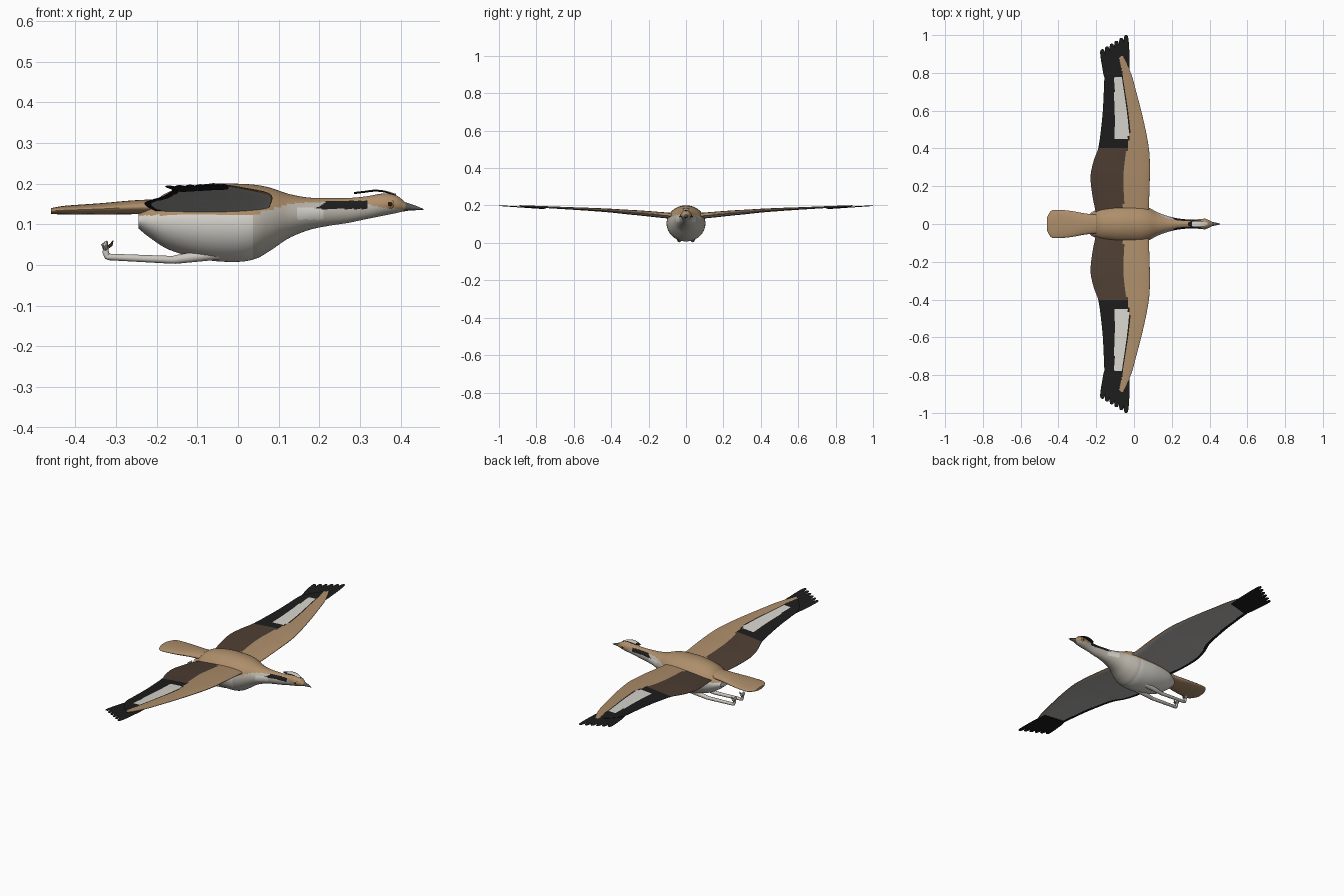
import bpy, bmesh, math
from mathutils import Vector

if "Cube" in bpy.data.objects:
    bpy.data.objects.remove(bpy.data.objects["Cube"])

# ---------- colours ----------
PALETTE = [("sandy_tan", (.42, .27, .145)), ("belly_white", (.68, .66, .61)),
           ("neck_grey", (.50, .47, .41)), ("feather_black", (.012, .012, .012)),
           ("dark_brown", (.075, .048, .033)), ("underwing_grey", (.46, .45, .44)),
           ("leg_cream", (.60, .57, .52)), ("bill_grey", (.10, .10, .10)),
           ("eye_orange", (.55, .25, .08))]
MATS = []
for n, c in PALETTE:
    m = bpy.data.materials.new(n)
    m.diffuse_color = (*c, 1)
    m.use_nodes = True
    m.node_tree.nodes["Principled BSDF"].inputs["Base Color"].default_value = m.diffuse_color
    MATS.append(m)
TAN, WHITE, NECK, BLACK, BROWN, UNDER, LEG, BILL, EYE = range(9)


# ---------- helpers ----------
def curve(table, x):
    """Smooth interpolation of rows (x, a, b, ...) sorted by x."""
    x = min(max(x, table[0][0]), table[-1][0])
    i = 0
    while i < len(table) - 2 and x > table[i + 1][0]:
        i += 1
    p, q = table[i], table[i + 1]
    o, r = table[max(i - 1, 0)], table[min(i + 2, len(table) - 1)]
    h = q[0] - p[0]
    t = (x - p[0]) / h
    out = []
    for k in range(1, len(p)):
        m0 = (q[k] - o[k]) / (q[0] - o[0]) * h
        m1 = (r[k] - p[k]) / (r[0] - p[0]) * h
        out.append((2*t**3 - 3*t*t + 1) * p[k] + (t**3 - 2*t*t + t) * m0
                   + (3*t*t - 2*t**3) * q[k] + (t**3 - t*t) * m1)
    return out


def finish(name, bm, rule, angle=40):
    bmesh.ops.recalc_face_normals(bm, faces=bm.faces)
    bm.normal_update()
    used = []
    for f in bm.faces:
        i = rule(f.calc_center_median(), f.normal) if callable(rule) else rule
        if i not in used:
            used.append(i)
        f.material_index = used.index(i)
    me = bpy.data.meshes.new(name)
    bm.to_mesh(me)
    bm.free()
    for i in used:
        me.materials.append(MATS[i])
    ob = bpy.data.objects.new(name, me)
    bpy.context.collection.objects.link(ob)
    bpy.ops.object.select_all(action='DESELECT')
    ob.select_set(True)
    bpy.context.view_layer.objects.active = ob
    bpy.ops.object.shade_smooth_by_angle(angle=math.radians(angle))
    return ob


def loft(name, rings, rule, angle=40):
    bm = bmesh.new()
    vs = [[bm.verts.new(p) for p in r] for r in rings]
    n = len(vs[0])
    for a, b in zip(vs, vs[1:]):
        for i in range(n):
            bm.faces.new((a[i], a[(i + 1) % n], b[(i + 1) % n], b[i]))
    bm.faces.new(vs[0])
    bm.faces.new(vs[-1])
    return finish(name, bm, rule, angle)


def oval(center, u, v, n=16):
    c, u, v = Vector(center), Vector(u), Vector(v)
    return [c + u * math.cos(2*math.pi*i/n) + v * math.sin(2*math.pi*i/n) for i in range(n)]


def rod(name, points, mat, n=12):
    """Tapered limb through points (x, y, z, radius), running mostly in the xz plane."""
    rings = []
    for i, p in enumerate(points):
        a, b = points[max(i - 1, 0)], points[min(i + 1, len(points) - 1)]
        d = (Vector(b[:3]) - Vector(a[:3])).normalized()
        u = d.cross(Vector((0, 1, 0))).normalized()
        rings.append(oval(p[:3], u * p[3], d.cross(u) * p[3], n))
    return loft(name, rings, mat)


def ball(name, loc, scale, mat):
    bm = bmesh.new()
    bmesh.ops.create_uvsphere(bm, u_segments=16, v_segments=10, radius=1)
    for v in bm.verts:
        v.co = Vector(loc) + Vector([a * b for a, b in zip(v.co, scale)])
    return finish(name, bm, mat)


# ---------- body, neck and head: x, bottom, top, half width ----------
BODY = [(-.245, .09, .127, .045), (-.218, .068, .148, .066), (-.17, .038, .18, .085),
        (-.08, .013, .199, .101), (0, .008, .2, .104), (.045, .016, .197, .1),
        (.08, .036, .19, .086), (.125, .066, .175, .062), (.174, .086, .166, .044),
        (.22, .096, .165, .032), (.272, .104, .165, .025), (.315, .113, .169, .023),
        (.36, .122, .176, .027), (.39, .128, .171, .023), (.412, .134, .154, .012)]
TOPLINE = [(-.25, .122), (.03, .125), (.09, .14), (.14, .152), (.3, .155), (.35, .142), (.42, .136)]


def body_rule(c, n):
    if .19 + (c.z - .138) * 1.5 < c.x < .32 and .138 < c.z < .158:
        return BLACK
    if c.z > curve(TOPLINE, c.x)[0]:
        return TAN
    if .145 < c.x < .21 and .112 < c.z < .14:
        return WHITE
    return WHITE if c.x < .035 else NECK


rings = []
for i in range(141):
    x = -.245 + .657 * i / 140
    lo, hi, w = curve(BODY, x)
    rings.append(oval((x, 0, (lo + hi) / 2), (0, w, 0), (0, 0, (hi - lo) / 2), 64))
loft("body", rings, body_rule)

# bill
loft("bill", [oval((x, 0, z), (0, r, 0), (0, 0, h), 16) for x, z, r, h in
              [(.402, .144, .014, .013), (.42, .143, .010, .009), (.44, .14, .006, .005),
               (.456, .137, .001, .001)]], BILL)

# crest plume lying over the crown
CREST = [(.285, .177, .007), (.31, .18, .017), (.335, .183, .019), (.36, .181, .016), (.388, .173, .006)]
rings = []
for i in range(25):
    x = .285 + .103 * i / 24
    z, w = curve(CREST, x)
    rings.append(oval((x, 0, z), (0, w, 0), (0, 0, .0025), 24))
loft("crest", rings, lambda c, n: WHITE if abs(c.y) < .013 and c.x > .305 and n.z > 0 else BLACK)

# ---------- tail fan ----------
TAIL = [(-.46, .133, .036, .007), (-.445, .134, .064, .009), (-.425, .135, .075, .011),
        (-.34, .138, .07, .014), (-.26, .142, .056, .017), (-.2, .144, .05, .018)]
rings = []
for i in range(31):
    x = -.46 + .26 * i / 30
    z, w, h = curve(TAIL, x)
    rings.append(oval((x, 0, z), (0, w, 0), (0, 0, h), 32))
loft("tail", rings, TAN)

# ---------- wings: y, leading x, trailing x, height, thickness ----------
WING = [(.05, .078, -.2, .143, .036), (.15, .081, -.22, .152, .034), (.25, .084, -.23, .161, .030),
        (.33, .084, -.215, .167, .026), (.4, .079, -.19, .173, .022), (.5, .061, -.175, .179, .018),
        (.6, .038, -.165, .184, .014), (.7, .012, -.16, .189, .011), (.78, -.01, -.153, .193, .009),
        (.84, -.034, -.115, .196, .007), (.89, -.058, -.068, .199, .004)]
# back edge of the tan front band, and the white panel's edges
BAND = [(.05, -.055), (.3, -.055), (.4, -.035), (.5, -.022), (.65, -.04), (.78, -.058), (.89, -.08)]


def wing_rule(c, n):
    y = abs(c.y)
    le, te = curve(WING, y)[:2]
    if n.z < 0:
        if c.x > le - .004:
            return TAN
        return BLACK if c.x < te + .018 or y > .82 else UNDER
    band = curve(BAND, y)[0]
    if c.x > band:
        return TAN
    if y < .405:
        return BROWN
    if .45 < y < .78 and -.104 < c.x < band - .006:
        return WHITE
    return BLACK


for s, side in ((-1, "right"), (1, "left")):
    rings = []
    for i in range(106):
        y = .05 + .84 * i / 105
        le, te, z, t = curve(WING, y)
        ring = []
        for k in range(88):
            a = 2 * math.pi * (k + .5) / 88
            u = (1 - math.cos(a)) / 2
            h = 1.25 * t * math.sqrt(u) * (1 - u) + .001
            ring.append((le + (te - le) * u, s * y,
                         z - .3 * t * u + (h if a < math.pi else -.7 * h)))
        rings.append(ring)
    loft(side + "_wing", rings, wing_rule, 60)

    # spread flight feathers at the wing tip
    for k in range(6):
        f = k / 5
        b = Vector((-.040 - .095 * f, s * (.77 - .02 * f), .187 - .001 * k))
        e = Vector((-.042 - .128 * f, s * (1.0 - .075 * f), .199 - .001 * k))
        d = (e - b).normalized()
        p = Vector((-d.y, d.x, 0)).normalized()
        loft(f"{side}_tip_feather_{k + 1}",
             [oval(b.lerp(e, t), p * w, (0, 0, .002), 10) for t, w in
              [(0, .015), (.3, .018), (.7, .016), (.9, .013), (.98, .009), (1, .004)]], BLACK)

    # legs trailing under the body
    y = s * .036
    rod(side + "_thigh", [(-.03, y, .034, .015), (-.05, y, .028, .015), (-.155, y, .0135, .0105),
                          (-.163, y, .0135, .008)], LEG)
    rod(side + "_shank", [(-.15, y, .0125, .009), (-.165, y, .013, .0095), (-.318, y, .02, .008),
                          (-.325, y, .022, .006)], LEG)
    rod(side + "_foot", [(-.32, y, .018, .007), (-.326, y, .032, .008), (-.325, y, .042, .006)], LEG)
    # toes and claws
    for k in (-1, 0, 1):
        rod(f"{side}_toe_{k + 2}", [(-.326, y, .036, .005), (-.33 + .004 * abs(k), y + k * .012, .05, .0065),
                                    (-.322, y + k * .016, .058, .003)], LEG, 8)
    rod(side + "_claw", [(-.32, y, .044, .004), (-.312, y, .05, .004), (-.307, y, .06, .001)], BROWN, 8)

    # eye
    ball(side + "_eye", (.374, s * .0225, .15), (.011, .006, .011), EYE)
    ball(side + "_pupil", (.374, s * .0265, .15), (.006, .0035, .006), BLACK)
